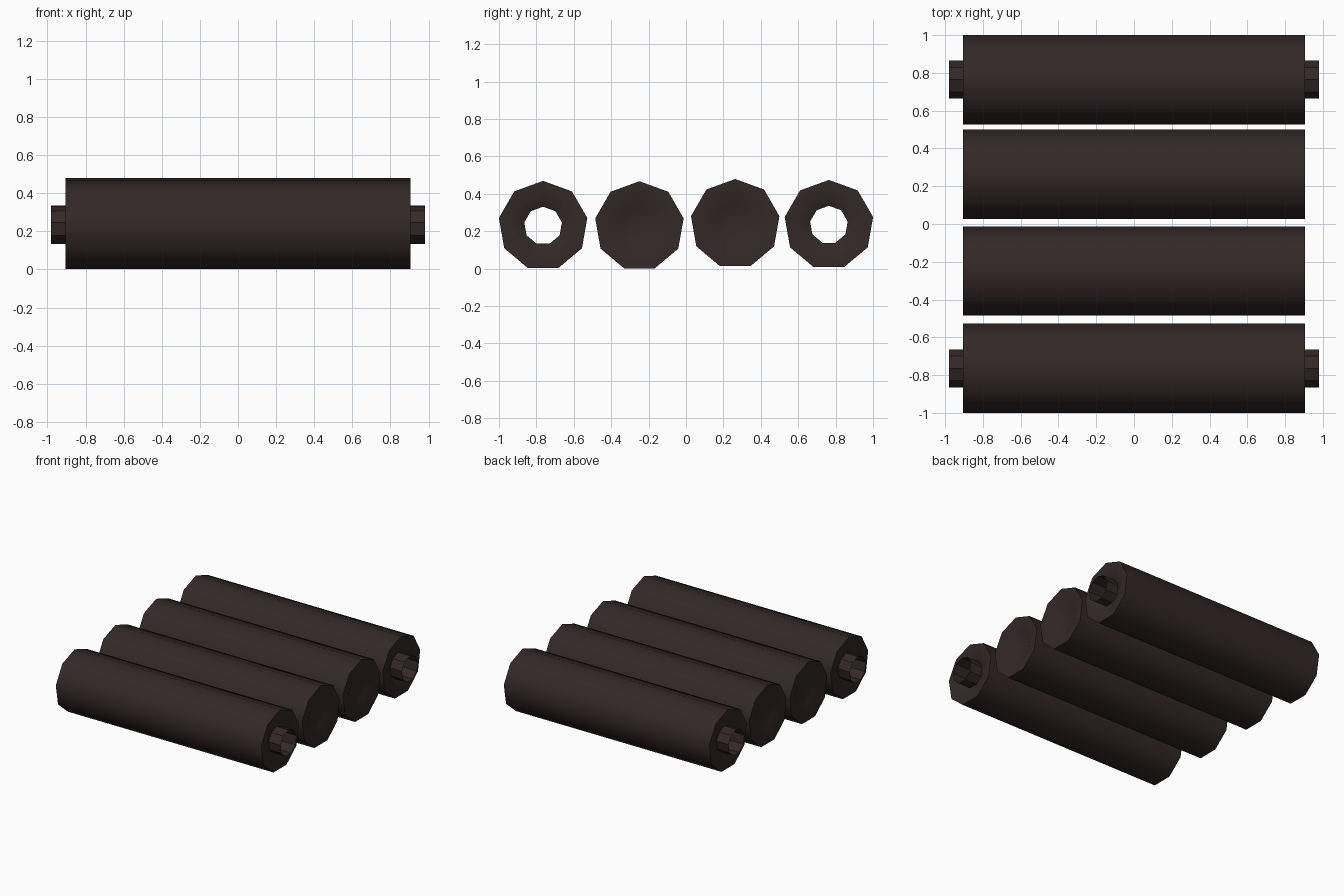
import bpy
import bmesh
from math import sin, cos, pi, radians

if "Cube" in bpy.data.objects:
    bpy.data.objects.remove(bpy.data.objects["Cube"])

SIDES = 9
HALF, TIP = 0.905, 0.98      # half length of roller body and of axle tube
R_BODY, R_DISH, R_TUBE = 0.24, 0.17, 0.102
DISH = 0.03                  # depth of the dished ends

rubber = bpy.data.materials.new("dark brown rubber")
rubber.use_nodes = True
colour = (0.033, 0.021, 0.021, 1)
rubber.diffuse_color = colour
bsdf = rubber.node_tree.nodes["Principled BSDF"]
bsdf.inputs["Base Color"].default_value = colour
bsdf.inputs["Roughness"].default_value = 0.8


def lathe(name, profile, y, z, capped=False, smooth=False):
    """Turn (x, radius) points around the x axis, with a corner at the top."""
    bm = bmesh.new()
    rings = []
    for x, r in profile:
        angles = [2 * pi * i / SIDES for i in range(SIDES)]
        rings.append([bm.verts.new((x, r * sin(a), r * cos(a))) for a in angles])
    for a, b in zip(rings, rings[1:]):
        for i in range(SIDES):
            j = (i + 1) % SIDES
            bm.faces.new((a[i], a[j], b[j], b[i]))
    if capped:
        bm.faces.new(rings[0])
        bm.faces.new(rings[-1])
    bmesh.ops.recalc_face_normals(bm, faces=bm.faces)
    mesh = bpy.data.meshes.new(name)
    bm.to_mesh(mesh)
    bm.free()
    mesh.materials.append(rubber)
    obj = bpy.data.objects.new(name, mesh)
    obj.location = (0, y, z)
    bpy.context.collection.objects.link(obj)
    if smooth:
        bpy.ops.object.select_all(action="DESELECT")
        obj.select_set(True)
        bpy.context.view_layer.objects.active = obj
        bpy.ops.object.shade_smooth_by_angle(angle=radians(45))
    return obj


# Roller profile: dished end, flat rim, long body, then the mirrored end
end = [(HALF - DISH, R_TUBE), (HALF, R_DISH), (HALF, R_BODY)]
body = [(-x, r) for x, r in end] + end[::-1]

# Name, y, z, and whether an open axle tube runs through the roller
rollers = [
    ("front_roller", -0.764, 0.229, True),
    ("front_middle_roller", -0.249, 0.227, False),
    ("back_middle_roller", 0.263, 0.239, False),
    ("back_roller", 0.764, 0.234, True),
]
for name, y, z, hollow in rollers:
    lathe(name, body, y, z, capped=not hollow, smooth=True)
    if hollow:
        lathe(name + "_axle_tube", [(-TIP, R_TUBE), (TIP, R_TUBE)], y, z)
